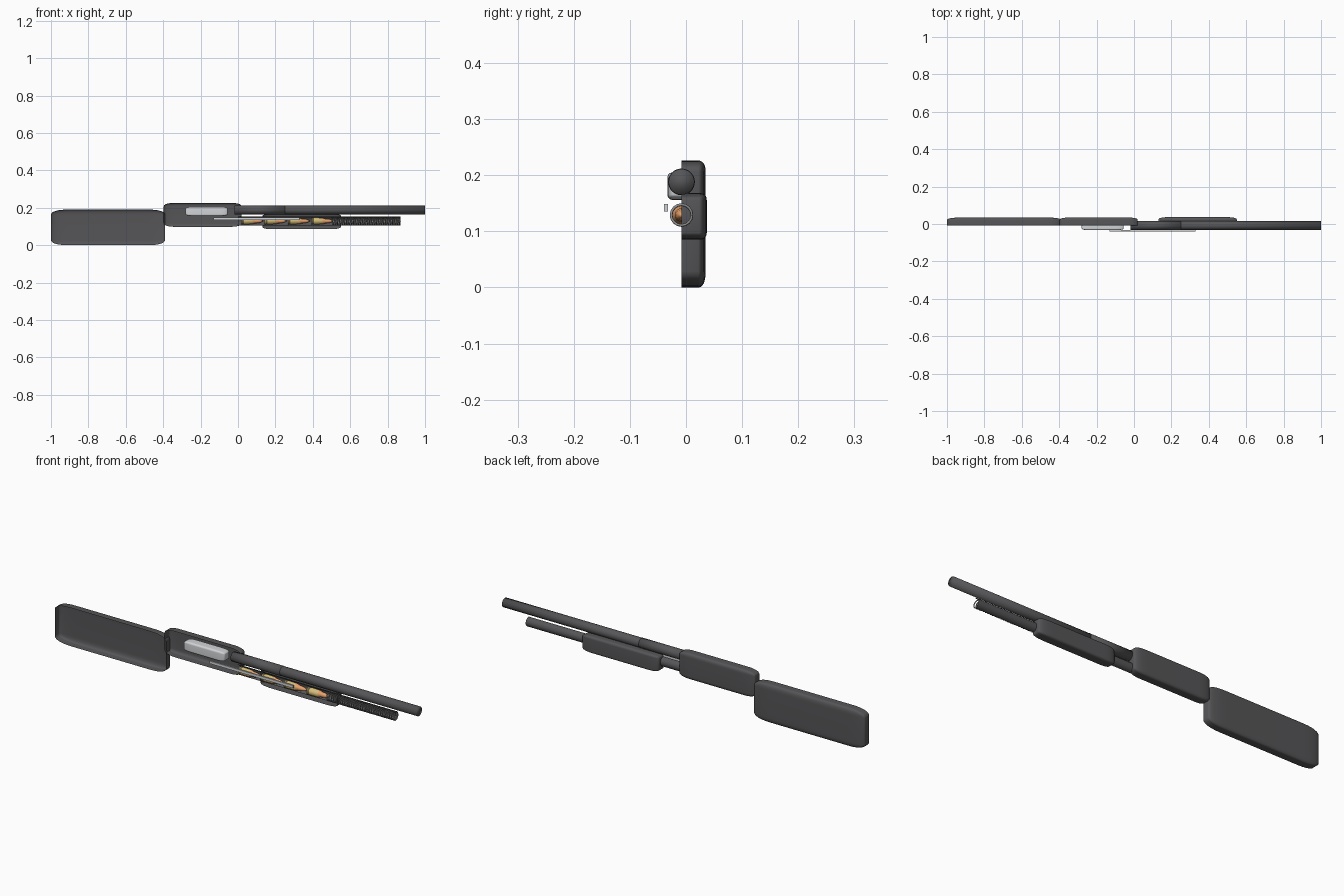
import bpy
import bmesh
import math
from mathutils import Matrix, Vector

if "Cube" in bpy.data.objects:
    bpy.data.objects.remove(bpy.data.objects["Cube"], do_unlink=True)

CUT_Y = -0.008      # plane of the cutaway
BARREL_Z = 0.188
TUBE_Z = 0.129


def material(name, r, g, b):
    mat = bpy.data.materials.new(name)
    mat.use_nodes = True
    mat.diffuse_color = (r, g, b, 1)
    mat.node_tree.nodes["Principled BSDF"].inputs["Base Color"].default_value = (r, g, b, 1)
    return mat


DARK = material("dark grey", 0.092, 0.09, 0.095)
STEEL = material("light steel", 0.64, 0.66, 0.68)
SPRING = material("spring grey", 0.28, 0.28, 0.29)
BRASS = material("pale brass", 0.66, 0.5, 0.19)
COPPER = material("copper", 0.78, 0.36, 0.15)


def finish(name, bm, *mats, angle=180):
    bmesh.ops.recalc_face_normals(bm, faces=bm.faces)
    mesh = bpy.data.meshes.new(name)
    bm.to_mesh(mesh)
    bm.free()
    obj = bpy.data.objects.new(name, mesh)
    bpy.context.collection.objects.link(obj)
    for mat in mats:
        mesh.materials.append(mat)
    bpy.ops.object.select_all(action='DESELECT')
    obj.select_set(True)
    bpy.context.view_layer.objects.active = obj
    bpy.ops.object.shade_smooth_by_angle(angle=math.radians(angle))
    return obj


def rounded_box(name, x, z, half_y, mat, roundness=0.3, half=False):
    """Soft box about the cut plane; half keeps only an open back shell."""
    bm = bmesh.new()
    bmesh.ops.create_cube(bm, size=2)
    bmesh.ops.bevel(bm, geom=bm.edges[:], offset=roundness, segments=6,
                    profile=0.55, affect='EDGES')
    if half:
        bmesh.ops.bisect_plane(bm, geom=bm.verts[:] + bm.edges[:] + bm.faces[:],
                               plane_co=(0, 0, 0), plane_no=(0, 1, 0), clear_inner=True)
    scale = Vector(((x[1] - x[0]) / 2, half_y, (z[1] - z[0]) / 2))
    bmesh.ops.scale(bm, vec=scale, verts=bm.verts)
    bmesh.ops.translate(bm, vec=(sum(x) / 2, CUT_Y, sum(z) / 2), verts=bm.verts)
    return finish(name, bm, mat)


def rod(name, x0, x1, radius, z, mat):
    bm = bmesh.new()
    place = Matrix.Translation(((x0 + x1) / 2, CUT_Y, z)) @ Matrix.Rotation(math.pi / 2, 4, 'Y')
    bmesh.ops.create_cone(bm, cap_ends=True, segments=32, radius1=radius,
                          radius2=radius, depth=x1 - x0, matrix=place)
    return finish(name, bm, mat)


def half_tube(name, x0, x1, radius, z, mat):
    bm = bmesh.new()
    rings = []
    for x in (x0, x1):
        rings.append([bm.verts.new((x, CUT_Y + radius * math.cos(a), z + radius * math.sin(a)))
                      for a in (math.pi * (i / 16 - 0.5) for i in range(17))])
    for i in range(16):
        bm.faces.new((rings[0][i], rings[0][i + 1], rings[1][i + 1], rings[1][i]))
    return finish(name, bm, mat)


def cartridge(name, x0):
    # Profile from rim to tip; faces ahead of the shoulder are copper
    profile = [(0, 0), (0, 0.018), (0.006, 0.018), (0.008, 0.0155), (0.011, 0.018),
               (0.06, 0.017), (0.072, 0.012), (0.08, 0.012), (0.098, 0.0095),
               (0.11, 0.005), (0.118, 0)]
    bm = bmesh.new()
    verts = [bm.verts.new((x, 0, r)) for x, r in profile]
    edges = [bm.edges.new(pair) for pair in zip(verts, verts[1:])]
    bmesh.ops.spin(bm, geom=verts + edges, cent=(0, 0, 0), axis=(1, 0, 0),
                   angle=math.tau, steps=24)
    bmesh.ops.remove_doubles(bm, verts=bm.verts, dist=0.00005)
    for face in bm.faces:
        face.material_index = int(face.calc_center_median().x > 0.06)
    bmesh.ops.translate(bm, vec=(x0, CUT_Y, TUBE_Z), verts=bm.verts)
    return finish(name, bm, BRASS, COPPER, angle=40)


# Cutaway outer shells, open toward the front
rounded_box("stock_shell", (-1.0, -0.39), (0.0, 0.19), 0.043, DARK, half=True)
rounded_box("receiver_shell", (-0.397, 0.02), (0.098, 0.226), 0.043, DARK, half=True)
rounded_box("forend_shell", (0.13, 0.55), (0.085, 0.168), 0.045, DARK, half=True)

# Barrel with a barely thicker rear sleeve, and the halved magazine tube
rod("barrel", -0.02, 1.0, 0.023, BARREL_Z, DARK)
rod("barrel_sleeve", -0.015, 0.25, 0.0238, BARREL_Z, DARK)
half_tube("magazine_tube", 0.0, 0.87, 0.0235, TUBE_Z, DARK)

# Bolt inside the receiver
rounded_box("bolt", (-0.28, -0.055), (0.156, 0.205), 0.025, STEEL, roundness=0.4)

# Action bar running alongside the magazine
bm = bmesh.new()
bmesh.ops.create_cube(bm, size=1)
bmesh.ops.scale(bm, vec=(0.46, 0.007, 0.013), verts=bm.verts)
bmesh.ops.translate(bm, vec=(0.10, -0.036, 0.142), verts=bm.verts)
finish("action_bar", bm, STEEL, angle=40)

# Row of cartridges
for i in range(4):
    cartridge(f"cartridge_{i + 1}", 0.018 + i * 0.125)

# Magazine spring
TURNS, STEPS, X0, X1 = 30, 16, 0.5, 0.868
curve = bpy.data.curves.new("magazine_spring", 'CURVE')
curve.dimensions = '3D'
curve.bevel_depth = 0.0025
curve.bevel_resolution = 1
curve.use_fill_caps = True
spline = curve.splines.new('POLY')
count = TURNS * STEPS
spline.points.add(count)
for i, point in enumerate(spline.points):
    a = math.tau * i / STEPS
    point.co = (X0 + (X1 - X0) * i / count, CUT_Y + 0.0185 * math.cos(a),
                TUBE_Z + 0.0185 * math.sin(a), 1)
curve.materials.append(SPRING)
bpy.context.collection.objects.link(bpy.data.objects.new("magazine_spring", curve))
